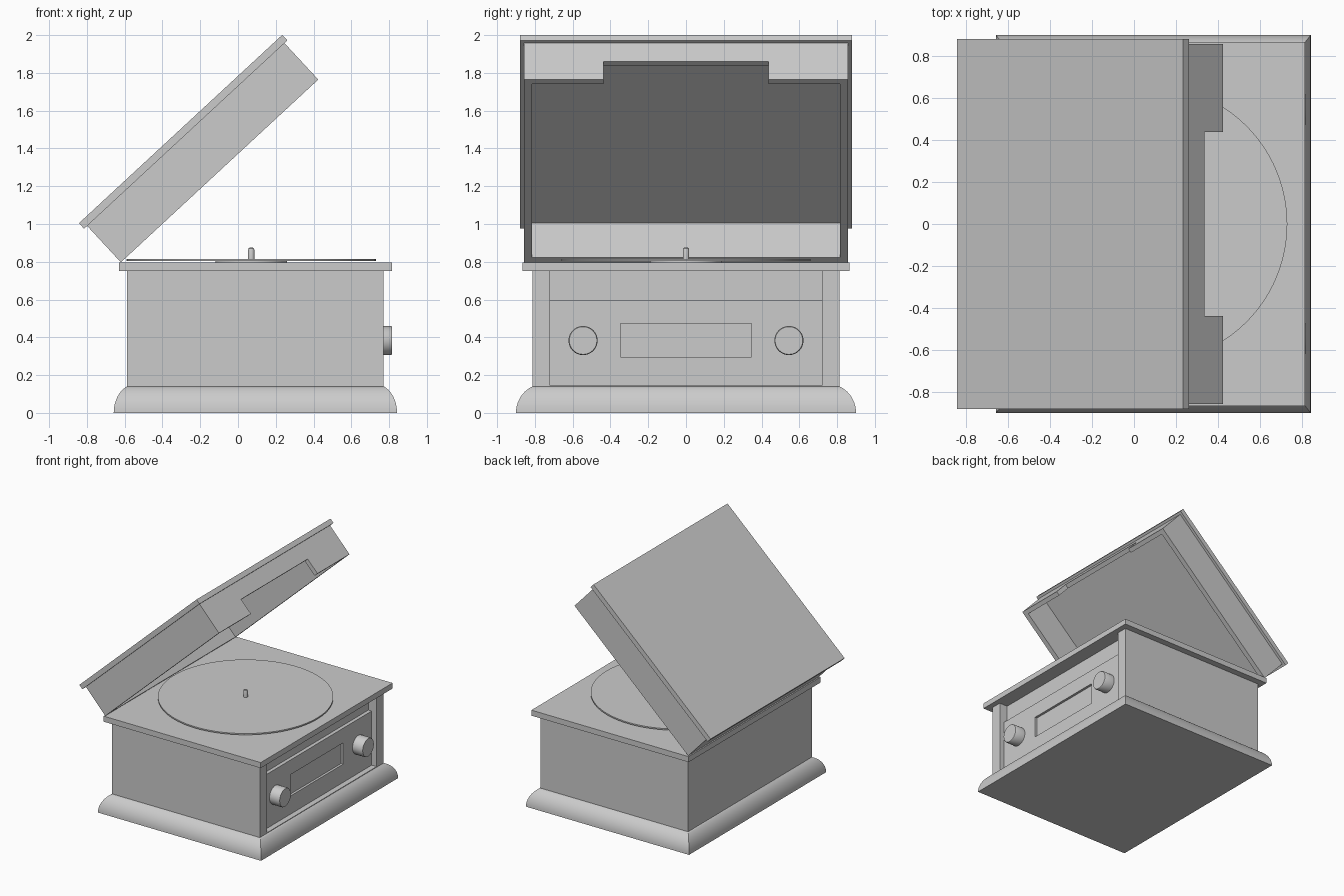
import bpy, bmesh
from math import sin, cos, radians, pi
from mathutils import Matrix, Vector

if "Cube" in bpy.data.objects:
    bpy.data.objects.remove(bpy.data.objects["Cube"])


def make(name, bm, matrix=None):
    bmesh.ops.recalc_face_normals(bm, faces=bm.faces)
    mesh = bpy.data.meshes.new(name)
    bm.to_mesh(mesh)
    bm.free()
    obj = bpy.data.objects.new(name, mesh)
    bpy.context.collection.objects.link(obj)
    if matrix:
        obj.matrix_world = matrix
    return obj


def box(name, x, y, z, matrix=None):
    bm = bmesh.new()
    size = Matrix.Diagonal((x[1] - x[0], y[1] - y[0], z[1] - z[0], 1))
    mid = Vector((sum(x) / 2, sum(y) / 2, sum(z) / 2))
    bmesh.ops.create_cube(bm, size=1, matrix=Matrix.Translation(mid) @ size)
    return make(name, bm, matrix)


def smooth(obj):
    bpy.ops.object.select_all(action='DESELECT')
    obj.select_set(True)
    bpy.context.view_layer.objects.active = obj
    bpy.ops.object.shade_smooth_by_angle(angle=radians(35))


def loft(name, rings):
    """Skin a list of equal-length point rings and cap both ends."""
    bm = bmesh.new()
    loops = [[bm.verts.new(p) for p in ring] for ring in rings]
    n = len(loops[0])
    for a, b in zip(loops, loops[1:]):
        for i in range(n):
            j = (i + 1) % n
            bm.faces.new((a[i], a[j], b[j], b[i]))
    bm.faces.new(loops[0])
    bm.faces.new(loops[-1])
    obj = make(name, bm)
    smooth(obj)
    return obj


def turned(name, profile, center, n=64, along_x=False):
    """Round part from (radius, height) pairs, along z or x."""
    rings = []
    for r, h in profile:
        ring = []
        for i in range(n):
            a, b = r * cos(2 * pi * i / n), r * sin(2 * pi * i / n)
            ring.append(Vector(center) + Vector((h, a, b) if along_x else (a, b, h)))
        rings.append(ring)
    return loft(name, rings)


def cut(obj, cutters):
    bpy.context.view_layer.objects.active = obj
    for c in cutters:
        c.hide_render = True
        mod = obj.modifiers.new("cut", 'BOOLEAN')
        mod.operation = 'DIFFERENCE'
        mod.solver = 'EXACT'
        mod.object = c
        bpy.ops.object.modifier_apply(modifier=mod.name)
        bpy.data.objects.remove(c, do_unlink=True)


# Rounded plinth moulding
T = radians(68)
rings = []
for i in range(11):
    t = T * i / 10
    d, z = (1 - cos(t)) / (1 - cos(T)), 0.14 * sin(t) / sin(T)
    x0, x1, y = -0.658 + 0.07 * d, 0.842 - 0.07 * d, 0.9 - 0.088 * d
    rings.append([(x0, -y, z), (x1, -y, z), (x1, y, z), (x0, y, z)])
loft("plinth", rings)

# Cabinet with recessed control panel, stepped upper strip and display slot
body = box("cabinet", (-0.588, 0.77), (-0.812, 0.812), (0.13, 0.752))
cut(body, [
    box("panel_cutter", (0.725, 0.9), (-0.72, 0.72), (0.145, 0.8)),
    box("strip_cutter", (0.695, 0.9), (-0.72, 0.72), (0.595, 0.8)),
    box("display_cutter", (0.705, 0.9), (-0.346, 0.346), (0.296, 0.473)),
])

# Control knobs
for side, y in (("left", -0.545), ("right", 0.545)):
    turned(side + "_knob", [(0.077, 0.715), (0.077, 0.81), (0.073, 0.816)],
           (0, y, 0.383), 48, True)

# Deck and record player
box("deck", (-0.63, 0.815), (-0.866, 0.866), (0.75, 0.796))
turned("platter_hub", [(0.19, 0.79), (0.19, 0.806)], (0.07, 0, 0))
turned("platter", [(0.66, 0.804), (0.66, 0.815)], (0.07, 0, 0), 96)
turned("spindle", [(0.017, 0.81), (0.017, 0.862), (0.014, 0.871), (0.007, 0.876)],
       (0.07, 0, 0), 24)

# Open lid, modelled flat from its hinge edge and then tilted
tilt = Matrix.Translation((-0.62, 0, 0.797)) @ Matrix.Rotation(radians(-42.8), 4, 'Y')
lid = box("lid_box", (0, 1.424), (-0.857, 0.857), (0, 0.264), tilt)
cut(lid, [
    box("hollow_cutter", (0.036, 1.388), (-0.815, 0.815), (-0.1, 0.25), tilt),
    box("notch_cutter", (1.3, 1.5), (-0.437, 0.437), (-0.1, 0.132), tilt),
])
box("lid_top", (-0.022, 1.445), (-0.88, 0.88), (0.263, 0.303), tilt)
